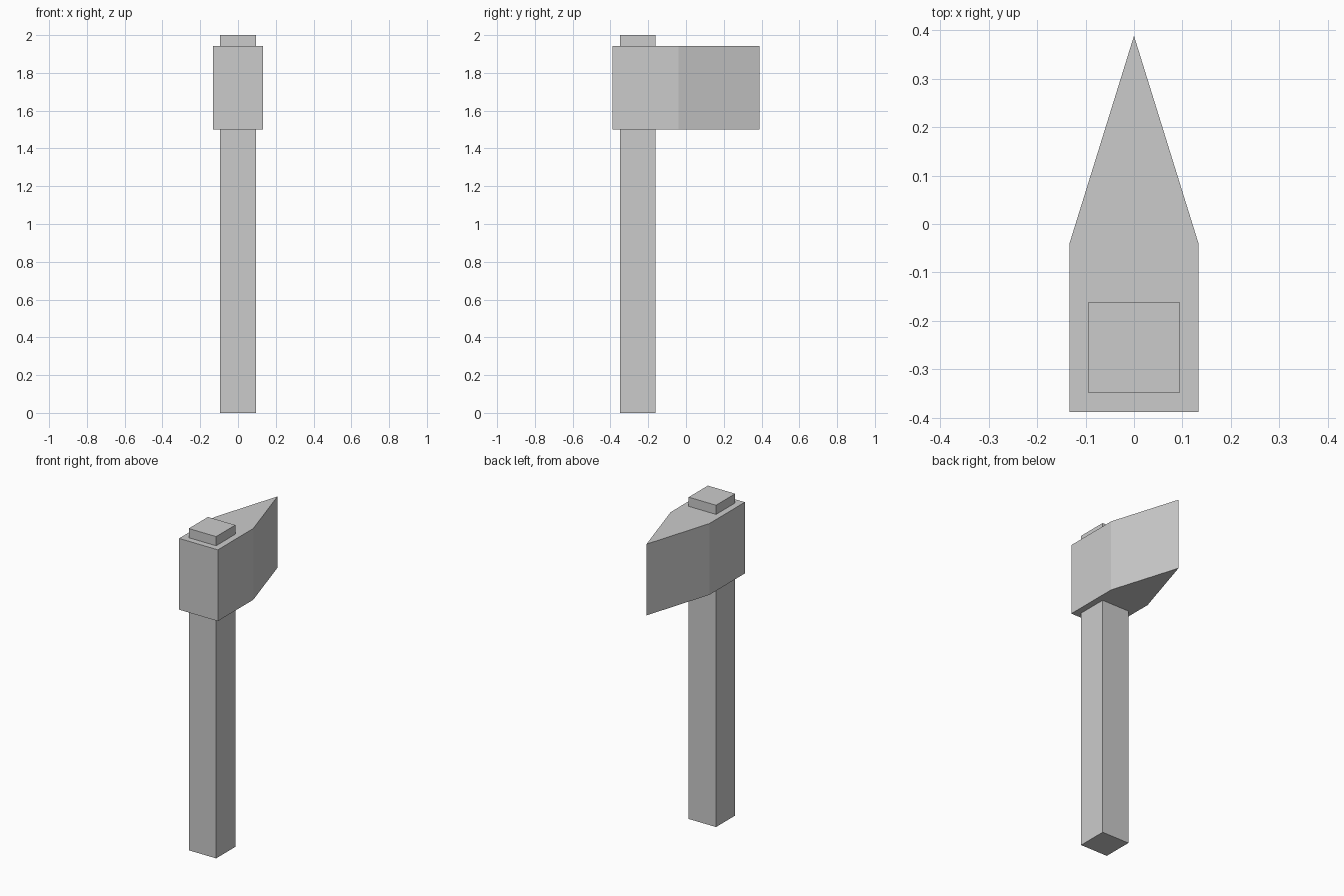
import bpy, bmesh

if "Cube" in bpy.data.objects:
    bpy.data.objects.remove(bpy.data.objects["Cube"])


def extrude_profile(name, points, z0, z1):
    """Flat-faced prism from an xy outline (counter-clockwise)."""
    bm = bmesh.new()
    base = bm.faces.new([bm.verts.new((x, y, z0)) for x, y in points])
    top = bmesh.ops.extrude_face_region(bm, geom=[base], use_keep_orig=True)
    verts = [g for g in top["geom"] if isinstance(g, bmesh.types.BMVert)]
    bmesh.ops.translate(bm, verts=verts, vec=(0, 0, z1 - z0))
    bmesh.ops.recalc_face_normals(bm, faces=bm.faces)
    mesh = bpy.data.meshes.new(name)
    bm.to_mesh(mesh)
    bm.free()
    obj = bpy.data.objects.new(name, mesh)
    bpy.context.collection.objects.link(obj)
    return obj


# Square shaft, running through the head and out of the top
s = 0.094
extrude_profile("handle", [(-s, -0.349), (s, -0.349), (s, -0.161), (-s, -0.161)], 0, 2)

# Blocky head tapering to a vertical cutting edge at the back
w = 0.133
extrude_profile("axe_head", [(-w, -0.388), (w, -0.388), (w, -0.04),
                             (0, 0.388), (-w, -0.04)], 1.5, 1.943)
